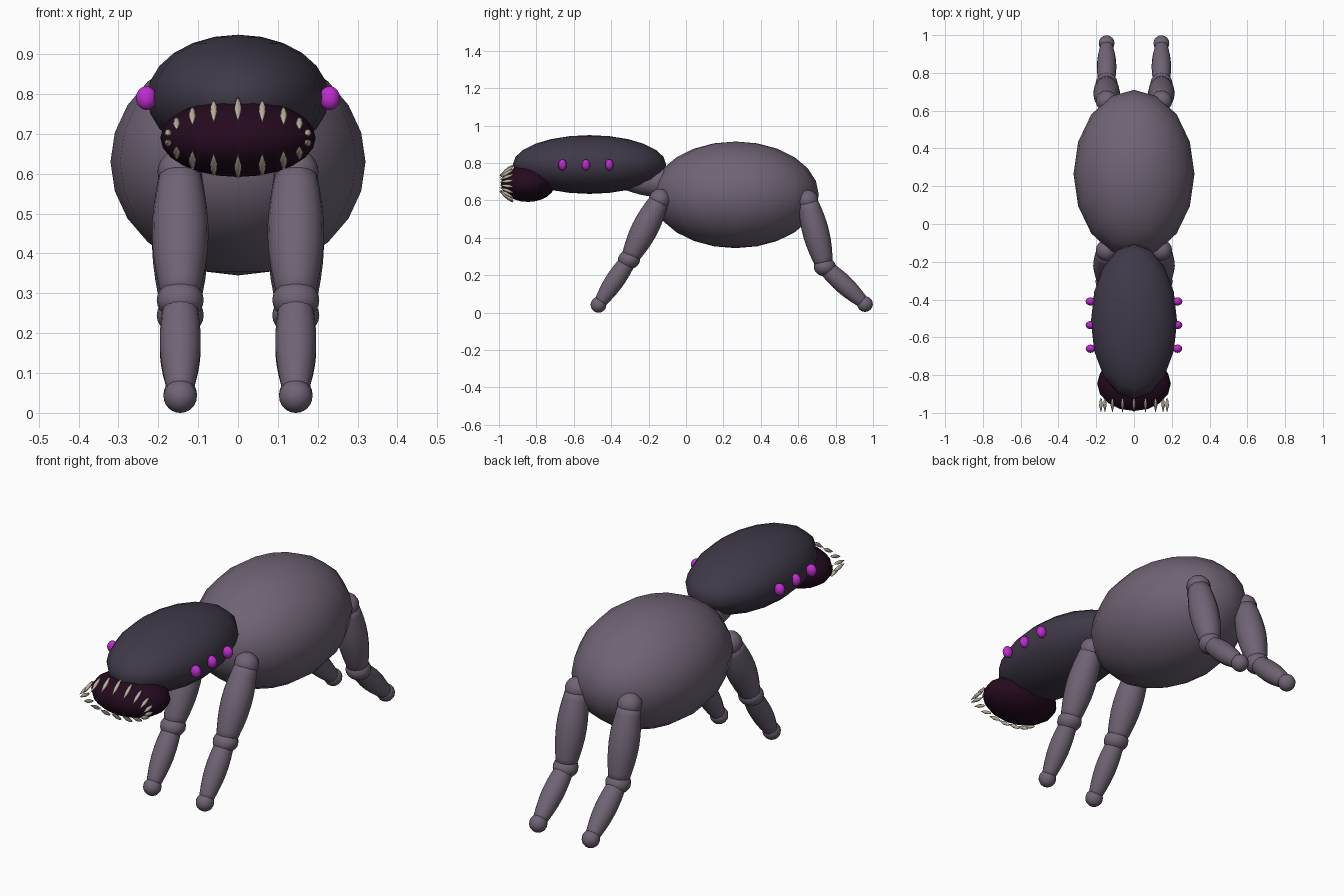
import bpy, bmesh, math
from mathutils import Vector, Matrix

if "Cube" in bpy.data.objects:
    bpy.data.objects.remove(bpy.data.objects["Cube"])


def material(name, rgb):
    m = bpy.data.materials.new(name)
    m.diffuse_color = (*rgb, 1)
    m.use_nodes = True
    m.node_tree.nodes["Principled BSDF"].inputs["Base Color"].default_value = m.diffuse_color
    return m


HIDE = material("dusty_purple_hide", (0.16, 0.125, 0.175))
SHELL = material("dark_slate_shell", (0.05, 0.041, 0.065))
MAW = material("dark_maroon_maw", (0.018, 0.003, 0.013))
GLOW = material("magenta_eye", (0.52, 0.025, 0.62))
BONE = material("bone_tooth", (0.50, 0.44, 0.35))


def finish(bm, name, mat):
    bmesh.ops.recalc_face_normals(bm, faces=bm.faces)
    mesh = bpy.data.meshes.new(name)
    bm.to_mesh(mesh)
    bm.free()
    mesh.materials.append(mat)
    mesh.shade_smooth()
    ob = bpy.data.objects.new(name, mesh)
    bpy.context.collection.objects.link(ob)
    return ob


def ellipsoid(name, centre, radii, mat, segs=16, rings=12):
    bm = bmesh.new()
    m = Matrix.Translation(centre) @ Matrix.Diagonal((*radii, 1))
    bmesh.ops.create_uvsphere(bm, u_segments=segs, v_segments=rings, radius=1, matrix=m)
    return finish(bm, name, mat)


def spindle(name, a, b, profile, mat, sides=12):
    """Round limb from a to b; profile is a list of (fraction, radius)."""
    a, b = Vector(a), Vector(b)
    rot = (b - a).to_track_quat('Z', 'Y')
    bm = bmesh.new()
    rings = []
    for t, r in profile:
        c = a.lerp(b, t)
        rings.append([bm.verts.new(c + rot @ Vector((
            r * math.cos(2 * math.pi * i / sides), r * math.sin(2 * math.pi * i / sides), 0)))
            for i in range(sides)])
    for lo, hi in zip(rings, rings[1:]):
        for i in range(sides):
            j = (i + 1) % sides
            bm.faces.new((lo[i], lo[j], hi[j], hi[i]))
    bm.faces.new(rings[0])
    bm.faces.new(rings[-1])
    return finish(bm, name, mat)


def bulge(end_a, mid, end_b, steps=8):
    """Muscle profile swelling smoothly between two end radii."""
    out = []
    for k in range(steps + 1):
        t = k / steps
        base = end_a + (end_b - end_a) * t
        out.append((t, base + (mid - (end_a + end_b) / 2) * math.sin(math.pi * t)))
    return out


# Torso, neck, head and jaw
ellipsoid("body", (0, 0.265, 0.63), (0.32, 0.445, 0.285), HIDE)
spindle("neck", (0, 0.0, 0.68), (0, -0.36, 0.72), bulge(0.06, 0.08, 0.05), HIDE)
ellipsoid("head", (0, -0.516, 0.792), (0.228, 0.41, 0.157), SHELL)
ellipsoid("mouth", (0, -0.845, 0.69), (0.195, 0.145, 0.098), MAW)

# Three eyes along each side of the head
for side, label in ((-1, "left"), (1, "right")):
    for n, y in enumerate((-0.66, -0.535, -0.41)):
        ellipsoid(f"eye_{label}_{n + 1}", (side * 0.23, y, 0.79), (0.026, 0.022, 0.03), GLOW, 12, 8)

# Ring of teeth around the mouth opening
for n in range(18):
    a = math.radians(20 * n)
    x, c = 0.178 * math.sin(a), math.cos(a)
    spindle(f"tooth_{n + 1}", (x, -0.925, 0.69 + 0.098 * c), (x, -0.997, 0.69 + 0.042 * c),
            [(0, 0.004), (0.25, 0.008), (0.5, 0.009), (0.75, 0.005), (1, 0.0006)], BONE, 8)

# Four legs: (y, z) of the upper joint, knee and foot
LEGS = {
    "front": ((-0.14, 0.605), (-0.305, 0.283), (-0.468, 0.042)),
    "rear": ((0.65, 0.60), (0.742, 0.245), (0.957, 0.046)),
}
for pos, joints in LEGS.items():
    for side, label in ((-1, "left"), (1, "right")):
        hip, knee, foot = [(side * 0.145, y, z) for y, z in joints]
        tag = f"{pos}_{label}"
        ellipsoid(f"hip_{tag}", hip, (0.057,) * 3, HIDE)
        spindle(f"upper_leg_{tag}", hip, knee, bulge(0.052, 0.071, 0.045), HIDE, 16)
        ellipsoid(f"knee_{tag}", knee, (0.059, 0.059, 0.05), HIDE)
        spindle(f"lower_leg_{tag}", knee, foot, bulge(0.042, 0.051, 0.03), HIDE, 16)
        ellipsoid(f"foot_{tag}", foot, (0.042,) * 3, HIDE)
